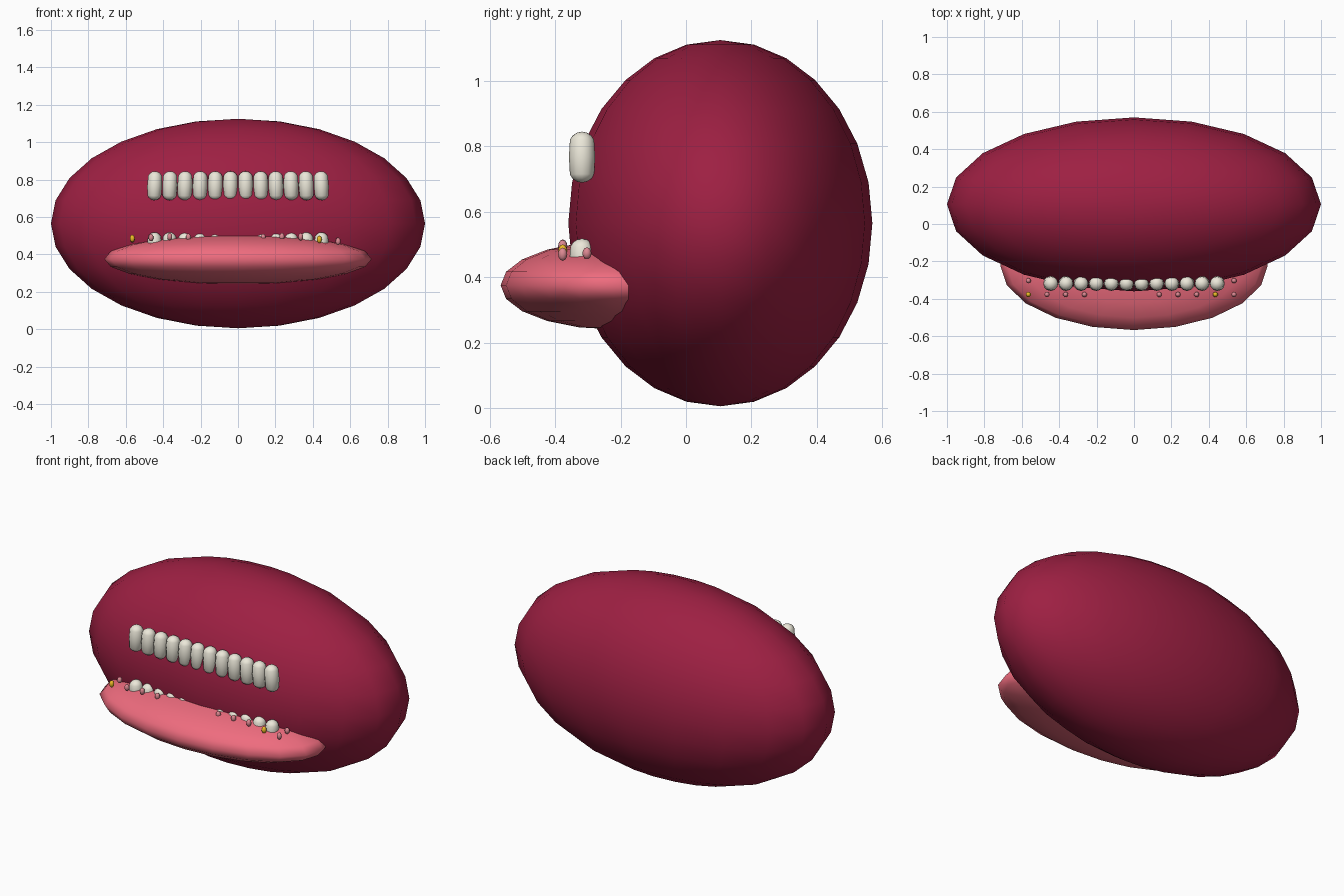
import bpy, bmesh, math
from mathutils import Matrix

if "Cube" in bpy.data.objects:
    bpy.data.objects.remove(bpy.data.objects["Cube"])


def material(name, rgb):
    m = bpy.data.materials.new(name)
    m.diffuse_color = (*rgb, 1)
    m.use_nodes = True
    m.node_tree.nodes["Principled BSDF"].inputs["Base Color"].default_value = m.diffuse_color
    return m


BODY = material("dark_red", (0.34, 0.014, 0.055))
LIP = material("pink", (0.86, 0.15, 0.21))
IVORY = material("ivory", (0.84, 0.81, 0.70))
BUMP = material("dusty_pink", (0.72, 0.25, 0.29))
GOLD = material("gold", (0.85, 0.50, 0.02))


def ellipsoid(name, loc, radii, mat, segs, rings, stretch=0, tilt=0):
    """Smooth ellipsoid; stretch pulls the halves apart into a capsule."""
    bm = bmesh.new()
    bmesh.ops.create_uvsphere(bm, u_segments=segs, v_segments=rings, radius=1)
    bmesh.ops.scale(bm, vec=radii, verts=bm.verts)
    if stretch:
        for v in bm.verts:
            if abs(v.co.z) > 1e-5:
                v.co.z += math.copysign(stretch, v.co.z)
    bmesh.ops.transform(bm, matrix=Matrix.Rotation(tilt, 4, 'Y'), verts=bm.verts)
    for f in bm.faces:
        f.smooth = True
    mesh = bpy.data.meshes.new(name)
    bm.to_mesh(mesh)
    bm.free()
    mesh.materials.append(mat)
    ob = bpy.data.objects.new(name, mesh)
    ob.location = loc
    bpy.context.collection.objects.link(ob)
    return ob


# Main body and protruding lower lip
ellipsoid("body", (0, 0.105, 0.565), (1, 0.465, 0.56), BODY, 20, 14)
ellipsoid("lower_lip", (0, -0.221, 0.375), (0.715, 0.346, 0.135), LIP, 20, 10)

# Upper and lower rows of teeth, fanned slightly outwards
for i in range(12):
    x = (i - 5.5) * 0.081
    ellipsoid(f"upper_tooth_{i}", (x, -0.318, 0.767), (0.04, 0.04, 0.04), IVORY,
              12, 8, stretch=0.038, tilt=-0.1 * x)
    ellipsoid(f"lower_tooth_{i}", (x, -0.318, 0.46), (0.038, 0.038, 0.038), IVORY,
              12, 8, stretch=0.02, tilt=0.1 * x)

# Small bumps and gold studs along the lip
bumps = [(-0.565, 0.485), (-0.465, 0.49), (-0.365, 0.495), (-0.265, 0.492),
         (0.135, 0.49), (0.235, 0.495), (0.335, 0.494), (0.435, 0.48), (0.535, 0.47)]
for i, (x, z) in enumerate(bumps):
    ellipsoid(f"lip_bump_{i}", (x, -0.377, z), (0.014, 0.014, 0.02),
              GOLD if i in (0, 7) else BUMP, 10, 6)
for side, x, z in (("left", -0.565, 0.48), ("right", 0.535, 0.473)):
    ellipsoid(f"rear_bump_{side}", (x, -0.303, z), (0.014, 0.014, 0.018), BUMP, 10, 6)
